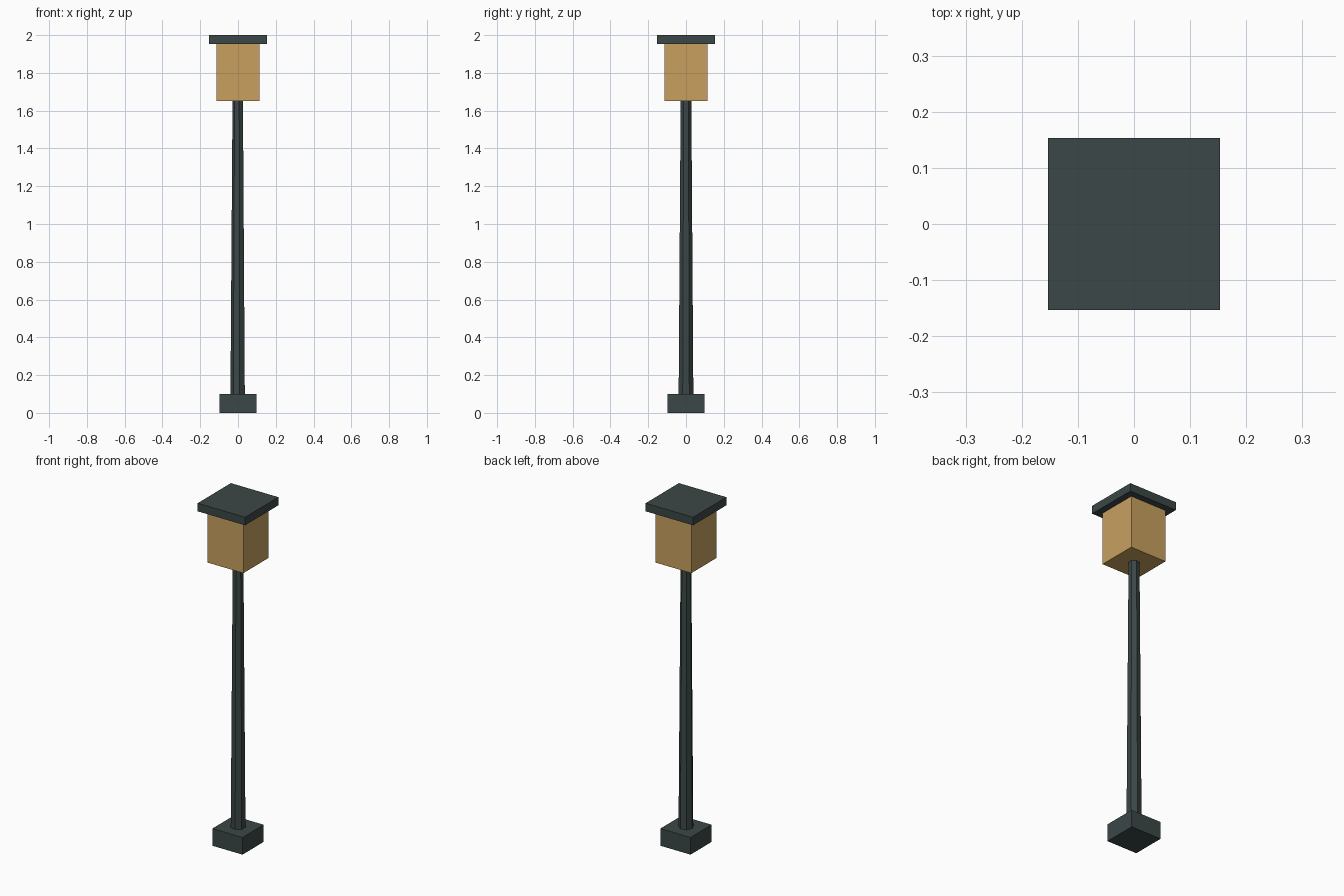
import bpy
import math

if "Cube" in bpy.data.objects:
    bpy.data.objects.remove(bpy.data.objects["Cube"])


def material(name, rgb):
    m = bpy.data.materials.new(name)
    m.diffuse_color = (*rgb, 1.0)
    m.use_nodes = True
    m.node_tree.nodes["Principled BSDF"].inputs["Base Color"].default_value = m.diffuse_color
    return m


iron = material("dark iron", (0.045, 0.063, 0.063))
glow = material("warm amber", (0.58, 0.352, 0.117))


def box(name, width, z0, z1, mat):
    bpy.ops.mesh.primitive_cube_add(size=1, location=(0, 0, (z0 + z1) / 2))
    o = bpy.context.object
    o.name = name
    o.scale = (width, width, z1 - z0)
    bpy.ops.object.transform_apply(location=False, rotation=False, scale=True)
    o.data.materials.append(mat)


# Square foot, lantern body and overhanging cap
box("base", 0.194, 0.0, 0.1, iron)
box("lantern", 0.23, 1.65, 1.955, glow)
box("cap", 0.306, 1.953, 2.0, iron)

# Tapered seven-sided pole, one corner towards -x
bpy.ops.mesh.primitive_cone_add(vertices=7, radius1=0.04, radius2=0.029, depth=1.552,
                                location=(0, 0, 0.875), rotation=(0, 0, math.pi / 2))
pole = bpy.context.object
pole.name = "pole"
pole.data.materials.append(iron)
